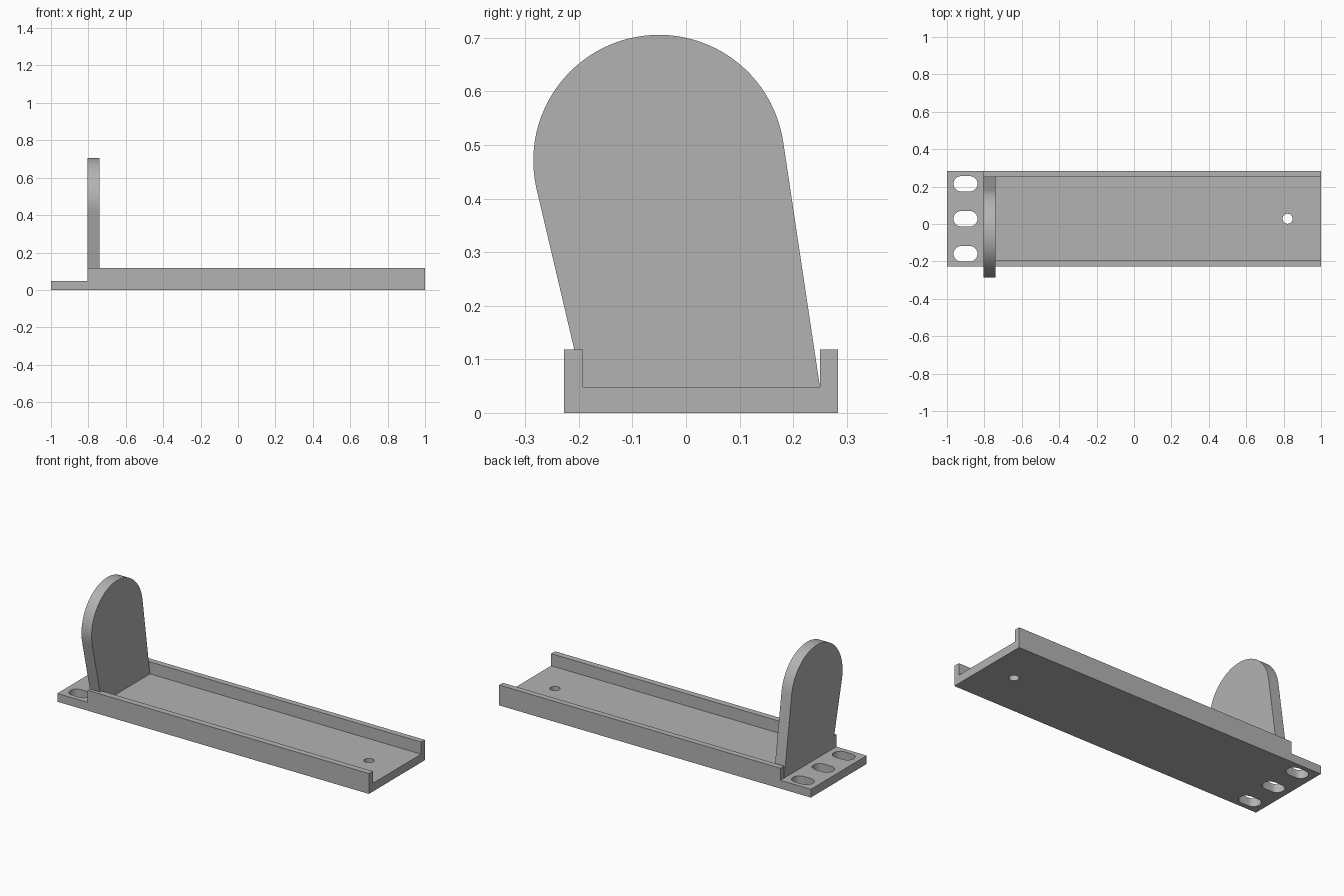
import bpy, bmesh, math
from mathutils import Vector

cube = bpy.data.objects.get("Cube")
if cube:
    bpy.data.objects.remove(cube, do_unlink=True)

grey = bpy.data.materials.new("plain grey")
grey.use_nodes = True
colour = (0.45, 0.45, 0.45, 1)
grey.diffuse_color = colour
grey.node_tree.nodes["Principled BSDF"].inputs["Base Color"].default_value = colour


def prism(name, outline, place, sweep):
    """Extrude a flat outline; place maps its 2D points into space."""
    bm = bmesh.new()
    face = bm.faces.new([bm.verts.new(place(*p)) for p in outline])
    out = bmesh.ops.extrude_face_region(bm, geom=[face])
    moved = [v for v in out["geom"] if isinstance(v, bmesh.types.BMVert)]
    bmesh.ops.translate(bm, verts=moved, vec=Vector(sweep))
    bmesh.ops.recalc_face_normals(bm, faces=bm.faces)
    mesh = bpy.data.meshes.new(name)
    bm.to_mesh(mesh)
    bm.free()
    mesh.materials.append(grey)
    obj = bpy.data.objects.new(name, mesh)
    bpy.context.collection.objects.link(obj)
    return obj


def arc(cx, cy, r, start, end, steps):
    angles = [math.radians(start + (end - start) * i / steps) for i in range(steps + 1)]
    return [(cx + r * math.cos(a), cy + r * math.sin(a)) for a in angles]


def activate(obj):
    bpy.ops.object.select_all(action="DESELECT")
    obj.select_set(True)
    bpy.context.view_layer.objects.active = obj


def cut(obj, cutter):
    activate(obj)
    mod = obj.modifiers.new("cut", "BOOLEAN")
    mod.operation = "DIFFERENCE"
    mod.solver = "EXACT"
    mod.object = cutter
    bpy.ops.object.modifier_apply(modifier=mod.name)
    bpy.data.objects.remove(cutter, do_unlink=True)


front, back, mid = -0.228, 0.284, 0.028
inner_front, inner_back = -0.192, 0.25
floor, rim = 0.048, 0.118
plate_x, plate_thick = -0.805, 0.065

# Channel: U section swept along its length
section = [(front, 0), (back, 0), (back, rim), (inner_back, rim),
           (inner_back, floor), (inner_front, floor), (inner_front, rim), (front, rim)]
channel = prism("channel_base", section, lambda y, z: (-1, y, z), (2, 0, 0))

# Side walls removed over the mounting tab
tab = [(-1.1, -0.5), (plate_x, -0.5), (plate_x, 0.5), (-1.1, 0.5)]
cut(channel, prism("tab_cutter", tab, lambda x, y: (x, y, floor), (0, 0, 0.2)))

# Three mounting slots
for offset in (-0.187, 0, 0.187):
    y, r = mid + offset, 0.041
    slot = arc(-0.878, y, r, -90, 90, 16) + arc(-0.924, y, r, 90, 270, 16)
    cut(channel, prism("slot_cutter", slot, lambda x, y: (x, y, -0.1), (0, 0, 0.3)))

# Screw hole at the far end
hole = arc(0.821, mid, 0.027, 0, 360, 32)[:-1]
cut(channel, prism("hole_cutter", hole, lambda x, y: (x, y, -0.1), (0, 0, 0.3)))

# Upright plate: round top with sides tapering tangentially to the floor
outline = [(inner_front, floor), (inner_back, floor)]
outline += arc(-0.0505, 0.471, 0.2345, 8.5, 193.5, 48)
plate = prism("upright_plate", outline, lambda y, z: (plate_x, y, z), (plate_thick, 0, 0))

for obj in (channel, plate):
    activate(obj)
    bpy.ops.object.shade_smooth_by_angle(angle=math.radians(30))
